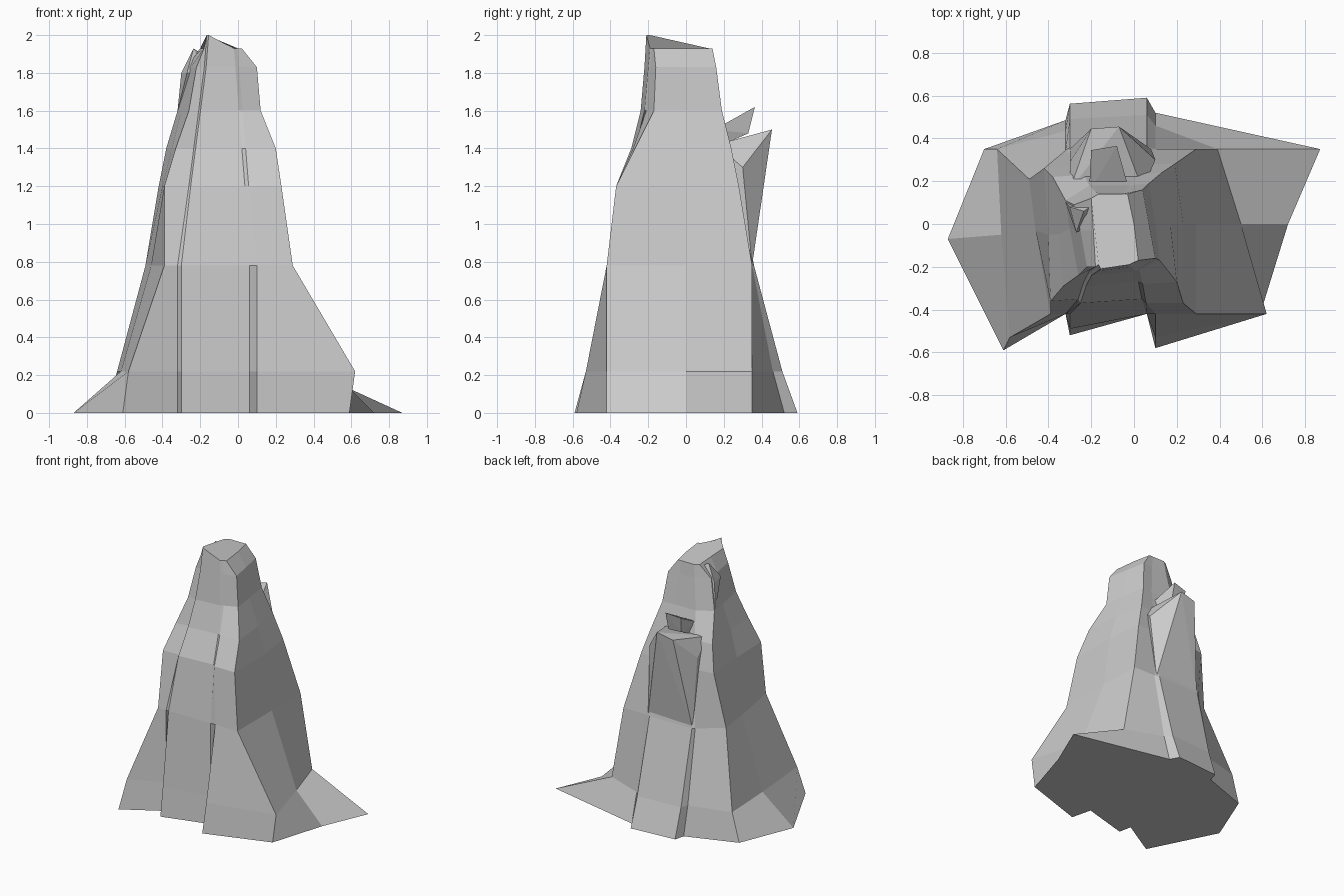
import bpy, bmesh


def finish(bm, name):
    bmesh.ops.recalc_face_normals(bm, faces=bm.faces[:])
    mesh = bpy.data.meshes.new(name)
    bm.to_mesh(mesh)
    bm.free()
    obj = bpy.data.objects.new(name, mesh)
    bpy.context.collection.objects.link(obj)
    return obj


def block(name, points):
    """Faceted stone chunk: convex hull of a few corners."""
    bm = bmesh.new()
    for p in points:
        bm.verts.new(p)
    bmesh.ops.convex_hull(bm, input=bm.verts[:])
    return finish(bm, name)


# Main spire. Each level: z, corners (left, front left, front right, right,
# back right, back left), front crack y + step depths, back crack y + step depth
levels = [
    (0.00, (-.87, -.07), (-.61, -.59), (.59, -.42), (.72, 0), (.87, .35), (-.70, .35), -.42, .10, .16, .52, .07),
    (0.22, (-.62, -.05), (-.58, -.53), (.62, -.42), (.50, 0), (.39, .35), (-.64, .35), -.42, .07, .11, .46, .05),
    (0.78, (-.46, -.03), (-.39, -.42), (.29, -.42), (.29, 0), (.29, .35), (-.49, .21), -.42, .00, .00, .35, .01),
    (1.20, (-.40, -.05), (-.39, -.36), (.23, -.37), (.23, 0), (.19, .28), (-.42, .26), -.35, .02, .02, .28, .00),
    (1.40, (-.35, -.05), (-.33, -.29), (.20, -.27), (.17, 0), (.13, .24), (-.38, .22), -.27, .02, .01, .23, .00),
    (1.60, (-.30, -.02), (-.26, -.24), (.12, -.17), (.10, 0), (.07, .19), (-.32, .11), -.22, .02, -.01, .18, .00),
    (1.83, (-.25, -.03), (-.22, -.20), (.10, -.16), (.07, 0), (.04, .16), (-.28, .09), -.20, .02, -.01, .15, .00),
    (1.93, (-.19, -.03), (-.18, -.20), (.02, -.17), (.00, 0), (-.03, .14), (-.20, .12), -.19, .02, -.01, .14, .00),
]
bm = bmesh.new()
rings = []
for z, left, fl, fr, right, br, bl, yf, d1, d2, yb, e in levels:
    h = max(0, z - .78)
    a, b, c = -.31 + h * .13, .08 - h * .08, .08 - h * .13
    w = .02 if z < 1 else .01
    outline = [left, fl,
               (a - w / 2, yf), (a + w / 2, yf - d1),
               (b - w, yf), (b + w, yf - d2),
               fr, right, br,
               (c + w, yb), (c - w, yb + e),
               (a + w / 2, yb + e * .6), (a - w / 2, yb - e * .5), bl]
    rings.append([bm.verts.new((x, y, z)) for x, y in outline])
# raised summit lip
for i in (2, 3):
    rings[-1][i].co.z = 2.0
for lower, upper in zip(rings, rings[1:]):
    n = len(lower)
    for i in range(n):
        j = (i + 1) % n
        bm.faces.new((lower[i], lower[j], upper[j], upper[i]))
bm.faces.new(rings[0])
bm.faces.new(rings[-1])
finish(bm, "rock_spire")

# Leaning rear pillar
block("rear_pillar", [(-.30, .35, .78), (.08, .35, .78), (-.20, .10, .8), (.0, .10, .8),
                      (-.20, .445, 1.47), (-.07, .455, 1.5),
                      (-.30, .16, 1.42), (.04, .16, 1.42), (.10, .30, 1.30), (-.30, .29, 1.30)])

# Jutting shard above the pillar
block("rear_shard", [(-.20, .345, 1.60), (-.08, .365, 1.62), (-.02, .15, 1.50), (-.21, .15, 1.50),
                     (-.18, .32, 1.48), (-.08, .33, 1.48), (-.18, .15, 1.40), (-.05, .15, 1.40)])

# Small fin on the left shoulder of the summit
block("shoulder_fin", [(-.30, .08, 1.80), (-.32, .10, 1.60), (-.235, .06, 1.93), (-.19, .09, 1.90),
                       (-.27, -.04, 1.80), (-.18, .0, 1.80), (-.18, .10, 1.60)])
